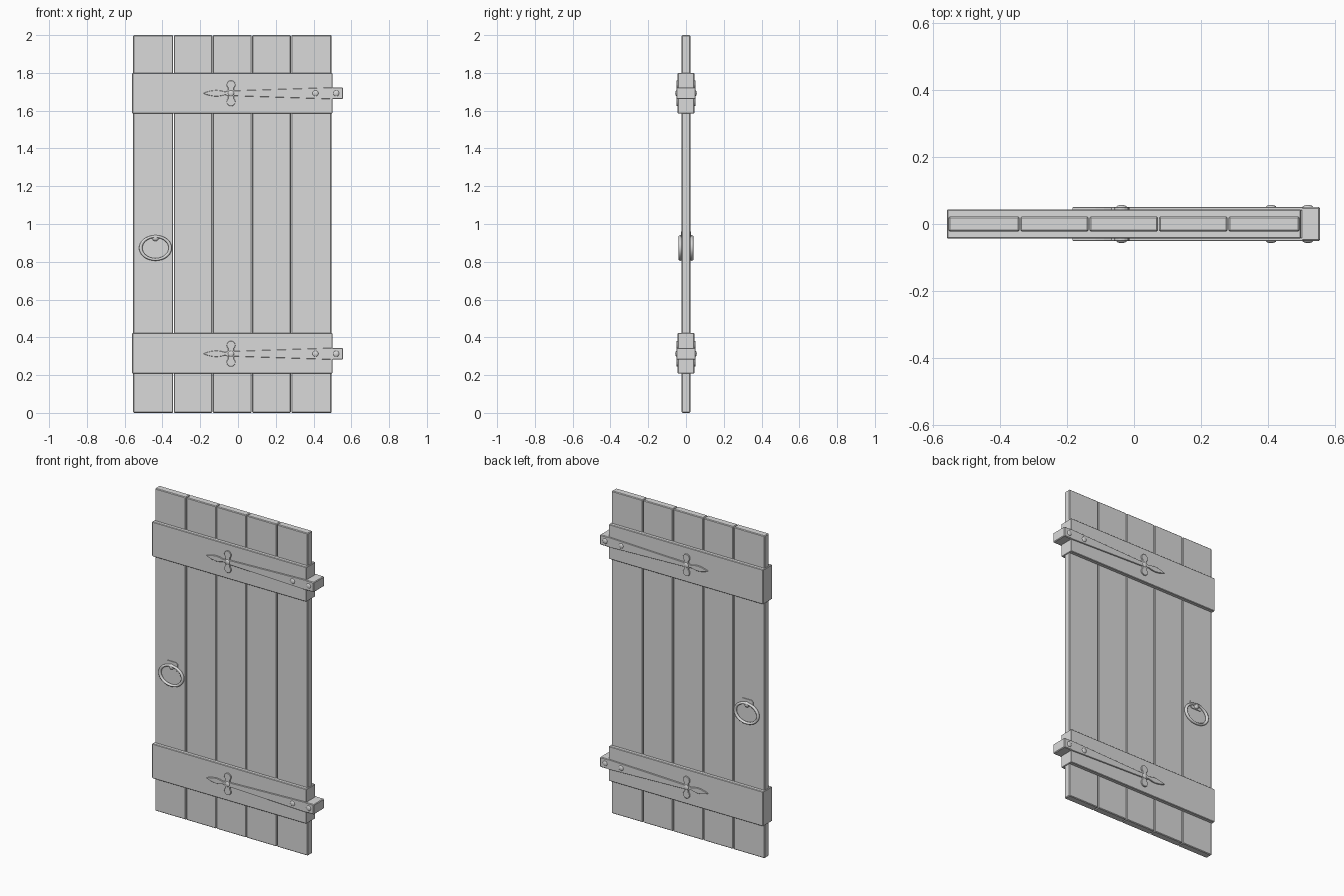
import bpy, bmesh, math

if "Cube" in bpy.data.objects:
    bpy.data.objects.remove(bpy.data.objects["Cube"])

mat = bpy.data.materials.new("plain grey")
mat.diffuse_color = (0.7, 0.7, 0.7, 1)
mat.use_nodes = True
mat.node_tree.nodes["Principled BSDF"].inputs["Base Color"].default_value = mat.diffuse_color


def finish(ob, name, bevel=0.0, smooth=False):
    ob.name = name
    ob.data.materials.clear()
    ob.data.materials.append(mat)
    if bevel:
        m = ob.modifiers.new("bevel", 'BEVEL')
        m.width = bevel
        m.segments = 1
        m.limit_method = 'ANGLE'
        m.angle_limit = math.radians(50)
    if smooth:
        for p in ob.data.polygons:
            p.use_smooth = True
    return ob


def box(name, x0, x1, y0, y1, z0, z1, bevel=0.003):
    bpy.ops.mesh.primitive_cube_add(size=1)
    ob = bpy.context.object
    for v in ob.data.vertices:
        v.co.x = x1 if v.co.x > 0 else x0
        v.co.y = y1 if v.co.y > 0 else y0
        v.co.z = z1 if v.co.z > 0 else z0
    return finish(ob, name, bevel)


def prism(name, outline, y0, y1, bevel=0.0):
    """Extrude an outline of (x, z) points from y0 to y1."""
    bm = bmesh.new()
    face = bm.faces.new([bm.verts.new((x, y0, z)) for x, z in outline])
    ext = bmesh.ops.extrude_face_region(bm, geom=[face])
    for g in ext['geom']:
        if isinstance(g, bmesh.types.BMVert):
            g.co.y = y1
    bmesh.ops.recalc_face_normals(bm, faces=bm.faces)
    me = bpy.data.meshes.new(name)
    bm.to_mesh(me)
    bm.free()
    ob = bpy.data.objects.new(name, me)
    bpy.context.collection.objects.link(ob)
    return finish(ob, name, bevel)


def dome(name, x, y, z, r, depth):
    bpy.ops.mesh.primitive_uv_sphere_add(segments=16, ring_count=8, radius=1, location=(x, y, z))
    ob = bpy.context.object
    ob.scale = (r, depth, r)
    return finish(ob, name, smooth=True)


# Vertical planks
edges = [-0.555, -0.3415, -0.1345, 0.0735, 0.281, 0.495]
for i in range(5):
    a = edges[i] + (0.0015 if i else 0)
    b = edges[i + 1] - (0.0015 if i < 4 else 0)
    box(f"plank_{i + 1}", a, b, -0.0225, 0.0225, 0, 2, 0.004)

# Upper half of the strap outline: tapered bar, clover lobe, leaf tip
half = [(0.505, 0.031), (0.0, 0.0145), (-0.022, 0.014)]
for k in range(13):
    t = math.radians(-50 + 280 * k / 12)
    half.append((-0.037 + 0.023 * math.cos(t), 0.045 + 0.023 * math.sin(t)))
half += [(-0.052, 0.014), (-0.068, 0.008), (-0.09, 0.014), (-0.115, 0.017),
         (-0.14, 0.014), (-0.165, 0.008)]
strap = half + [(-0.185, 0.0)] + [(x, -z) for x, z in reversed(half)]

for level, z0, z1, zh in (("lower", 0.208, 0.423, 0.313), ("upper", 1.585, 1.80, 1.692)):
    # Cross batten and hinge end block
    box(f"{level}_batten", -0.56, 0.50, -0.044, 0.044, z0, z1)
    box(f"{level}_hinge_block", 0.498, 0.556, -0.051, 0.051, zh - 0.031, zh + 0.031, 0.004)
    for side, s in (("front", -1), ("back", 1)):
        prism(f"{level}_{side}_strap", [(x, zh + z) for x, z in strap], s * 0.040, s * 0.051, 0.0015)
        for x in (-0.037, 0.41, 0.52):
            dome(f"{level}_{side}_rivet", x, s * 0.050, zh, 0.016, 0.007)

# Ring pulls on both faces
HX = -0.437
for side, s in (("front", -1), ("back", 1)):
    plate = [(HX - 0.034, 0.905), (HX + 0.034, 0.905), (HX + 0.041, 0.92), (HX + 0.041, 0.95),
             (HX + 0.03, 0.959), (HX - 0.03, 0.959), (HX - 0.041, 0.95), (HX - 0.041, 0.92)]
    prism(f"{side}_handle_plate", plate, s * 0.018, s * 0.027)
    dome(f"{side}_handle_eye", HX, s * 0.027, 0.926, 0.017, 0.012)
    bpy.ops.mesh.primitive_torus_add(major_radius=0.078, minor_radius=0.009, major_segments=40,
                                     minor_segments=10, location=(HX, s * 0.030, 0.873),
                                     rotation=(math.pi / 2, 0, 0))
    ring = bpy.context.object
    ring.scale = (1, 0.78, 1)
    finish(ring, f"{side}_ring_handle", smooth=True)
